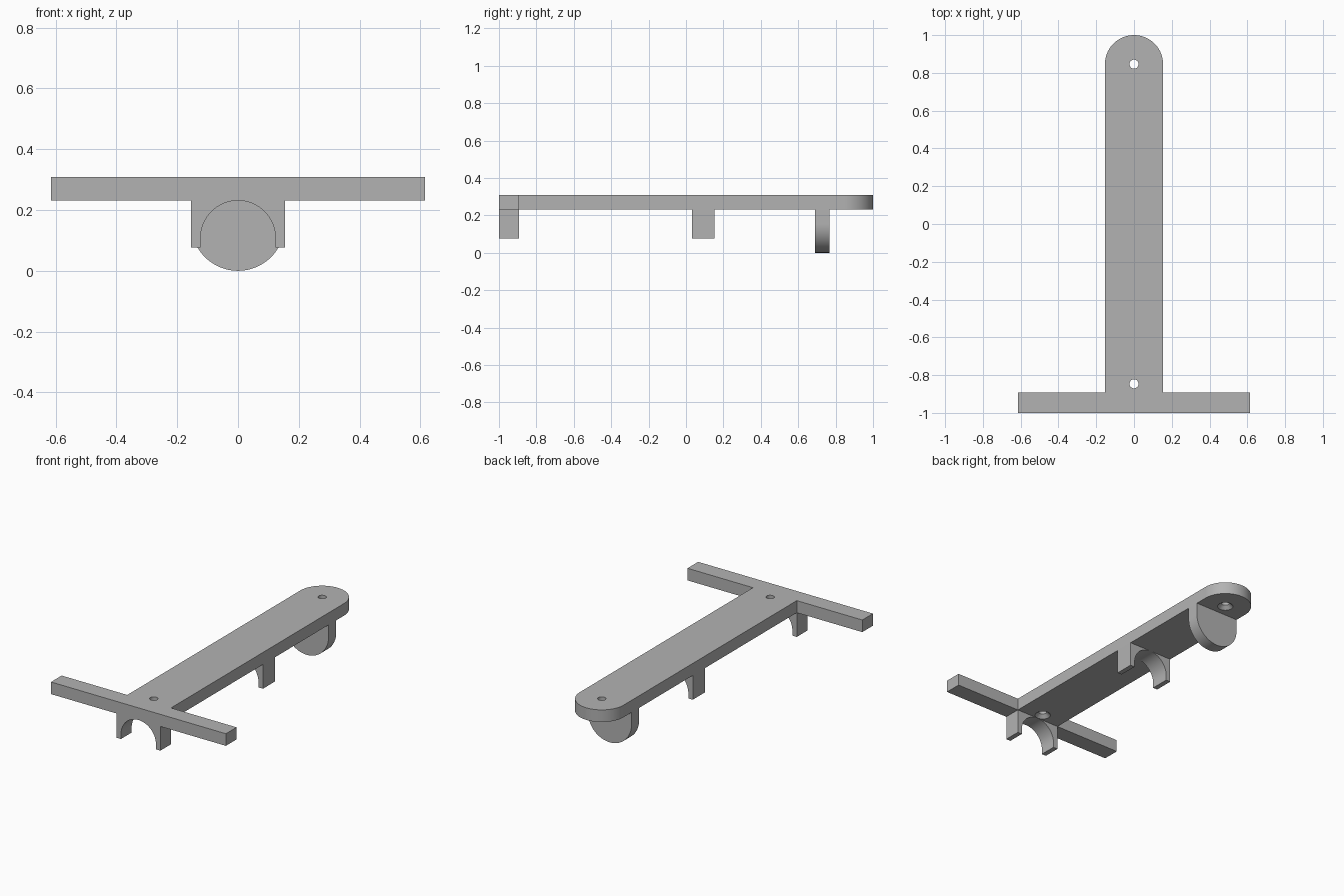
import bpy
import bmesh
from math import sin, cos, pi, radians
from mathutils import Vector

cube = bpy.data.objects.get("Cube")
if cube:
    bpy.data.objects.remove(cube, do_unlink=True)

# Main dimensions
R = 0.154                 # half width of the plate, radius of its round end
TOP, UNDER, FOOT = 0.308, 0.231, 0.077
BAR_X, BAR_Y = 0.615, -0.893
ARCH = 0.123
HOLE_Y = 0.846

grey = bpy.data.materials.new("plain grey")
grey.use_nodes = True
colour = (0.45, 0.45, 0.45, 1)
grey.diffuse_color = colour
grey.node_tree.nodes["Principled BSDF"].inputs["Base Color"].default_value = colour


def arc(cx, cy, r, a0, a1, steps=32):
    """Points along an arc, angles in degrees."""
    angles = [radians(a0 + (a1 - a0) * i / steps) for i in range(steps + 1)]
    return [(cx + r * cos(a), cy + r * sin(a)) for a in angles]


def finish(name, bm):
    bmesh.ops.recalc_face_normals(bm, faces=bm.faces)
    mesh = bpy.data.meshes.new(name)
    bm.to_mesh(mesh)
    bm.free()
    mesh.materials.append(grey)
    obj = bpy.data.objects.new(name, mesh)
    bpy.context.collection.objects.link(obj)
    return obj


def prism(name, points, start, end, axis):
    """Extrude a 2D outline along z (outline in xy) or y (outline in xz)."""
    def place(p):
        return (p[0], p[1], start) if axis == "z" else (p[0], start, p[1])
    bm = bmesh.new()
    face = bm.faces.new([bm.verts.new(place(p)) for p in points])
    shift = Vector((0, 0, end - start)) if axis == "z" else Vector((0, end - start, 0))
    out = bmesh.ops.extrude_face_region(bm, geom=[face])
    moved = [v for v in out["geom"] if isinstance(v, bmesh.types.BMVert)]
    bmesh.ops.translate(bm, verts=moved, vec=shift)
    return finish(name, bm)


def hole_cutter(name, y, steps=32):
    """Straight bore that widens to a countersink underneath."""
    bm = bmesh.new()
    rings = []
    for r, z in ((0.056, UNDER - 0.01), (0.024, UNDER + 0.022), (0.024, TOP + 0.02)):
        rings.append([bm.verts.new((r * cos(2 * pi * i / steps),
                                    y + r * sin(2 * pi * i / steps), z))
                      for i in range(steps)])
    for low, high in zip(rings, rings[1:]):
        for i in range(steps):
            j = (i + 1) % steps
            bm.faces.new((low[i], low[j], high[j], high[i]))
    bm.faces.new(rings[0])
    bm.faces.new(rings[-1])
    cutter = finish(name, bm)
    cutter.hide_render = True
    return cutter


def activate(obj):
    bpy.ops.object.select_all(action="DESELECT")
    obj.select_set(True)
    bpy.context.view_layer.objects.active = obj


def smooth(obj):
    activate(obj)
    bpy.ops.object.shade_smooth_by_angle(angle=radians(30))


# T-shaped plate: crossbar at the front, round end at the back
outline = [(-R, BAR_Y), (-BAR_X, BAR_Y), (-BAR_X, -1), (BAR_X, -1),
           (BAR_X, BAR_Y), (R, BAR_Y)] + arc(0, 1 - R, R, 0, 180, 48)
plate = prism("t_plate", outline, UNDER, TOP, "z")

# Screw holes
for label, y in (("front", -HOLE_Y), ("back", HOLE_Y)):
    cutter = hole_cutter(label + "_hole_cutter", y)
    cut = plate.modifiers.new(label + "_hole", "BOOLEAN")
    cut.operation = "DIFFERENCE"
    cut.solver = "EXACT"
    cut.object = cutter
    activate(plate)
    bpy.ops.object.modifier_apply(modifier=cut.name)
    bpy.data.objects.remove(cutter, do_unlink=True)
smooth(plate)

# Arched saddles: one half each, mirrored across x
half_arch = [(R, UNDER), (R, FOOT), (ARCH, FOOT)] + arc(0, UNDER - ARCH, ARCH, 0, 90)
for name, y0, y1 in (("front_saddle", -1, BAR_Y), ("middle_saddle", 0.031, 0.152)):
    saddle = prism(name, half_arch, y0, y1, "y")
    smooth(saddle)
    mirror = saddle.modifiers.new("mirror", "MIRROR")
    mirror.use_mirror_merge = False

# Rounded stop tab near the back
tab = prism("stop_tab", [(R, UNDER), (-R, UNDER)] + arc(0, R, R, 180, 360, 48),
            0.69, 0.767, "y")
smooth(tab)
